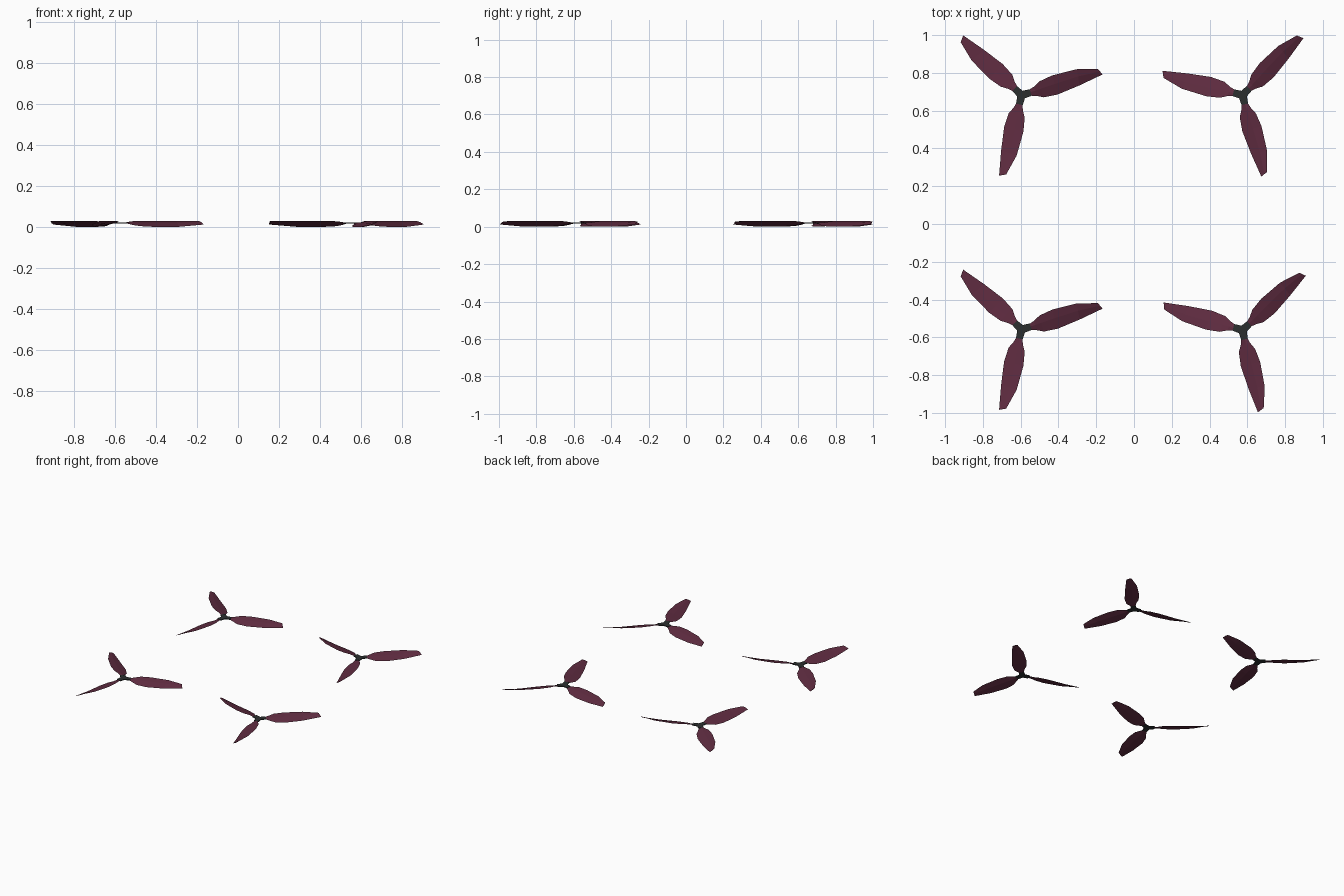
import bpy, bmesh, math
from mathutils import Matrix, Vector

if "Cube" in bpy.data.objects:
    bpy.data.objects.remove(bpy.data.objects["Cube"])

def material(name, rgb):
    m = bpy.data.materials.new(name)
    m.diffuse_color = (*rgb, 1)
    m.use_nodes = True
    m.node_tree.nodes["Principled BSDF"].inputs["Base Color"].default_value = m.diffuse_color
    return m

BLADE = material("plum", (0.115, 0.025, 0.052))
HUB = material("charcoal", (0.024, 0.028, 0.028))

# blade stations: (u, v, z) of the low edge, then of the high edge
STATIONS = [((.045, -.016, .018), (.045, .016, .021)),
            ((.075, -.026, .010), (.075, .025, .026)),
            ((.110, -.044, .004), (.112, .044, .030)),
            ((.185, -.050, .000), (.185, .055, .030)),
            ((.310, -.036, .001), (.318, .050, .030)),
            ((.442, -.015, .012), (.427, .020, .029))]

def add_object(name, bm, mat, matrix):
    bmesh.ops.recalc_face_normals(bm, faces=bm.faces)
    me = bpy.data.meshes.new(name)
    bm.to_mesh(me)
    bm.free()
    me.materials.append(mat)
    ob = bpy.data.objects.new(name, me)
    ob.matrix_world = matrix
    bpy.context.collection.objects.link(ob)

def blades(name, matrix):
    # three pitched blades with a thin four-sided cross-section
    bm = bmesh.new()
    for k in range(3):
        rot = Matrix.Rotation(math.radians(120 * k), 3, 'Z')
        rings = []
        for low, high in STATIONS:
            a, b = Vector(low), Vector(high)
            mid, lift = a.lerp(b, .55), Vector((0, 0, .0025))
            rings.append([bm.verts.new(rot @ p) for p in (a, mid - lift, b, mid + lift)])
        for r, s in zip(rings, rings[1:]):
            for i in range(4):
                j = (i + 1) % 4
                bm.faces.new((r[i], r[j], s[j], s[i]))
        bm.faces.new(rings[0])
        bm.faces.new(rings[-1])
    add_object(name, bm, BLADE, matrix)

def hub(name, matrix):
    # Y-shaped plate
    bm = bmesh.new()
    outline = []
    for k in range(3):
        rot = Matrix.Rotation(math.radians(120 * k), 3, 'Z')
        notch = (.024 * math.cos(math.radians(60)), .024 * math.sin(math.radians(60)))
        for u, v in ((.050, -.018), (.050, .018), notch):
            outline.append(bm.verts.new(rot @ Vector((u, v, .017))))
    face = bm.faces.new(outline)
    top = bmesh.ops.extrude_face_region(bm, geom=[face])["geom"]
    bmesh.ops.translate(bm, vec=(0, 0, .006),
                        verts=[g for g in top if isinstance(g, bmesh.types.BMVert)])
    add_object(name, bm, HUB, matrix)

# four rotors: name, hub x, hub y, turn in degrees
for name, x, y, turn in (("back_left", -.595, .682, 16.3), ("back_right", .574, .682, 45),
                         ("front_left", -.595, -.558, 16.3), ("front_right", .574, -.562, 42.6)):
    m = Matrix.Translation((x, y, 0)) @ Matrix.Rotation(math.radians(turn), 4, 'Z')
    blades(name + "_rotor_blades", m)
    hub(name + "_rotor_hub", m)
